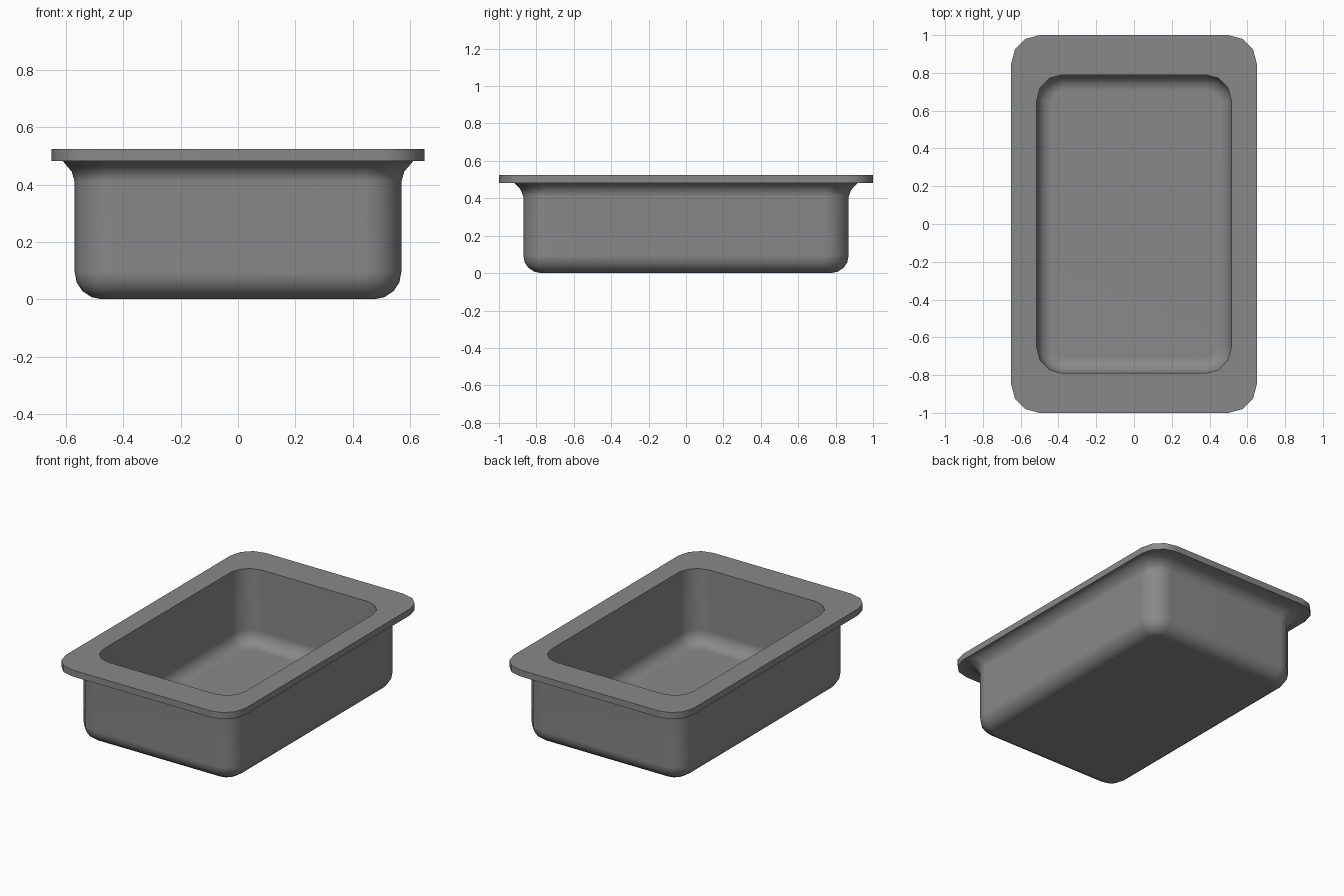
import bpy, bmesh, math

if "Cube" in bpy.data.objects:
    bpy.data.objects.remove(bpy.data.objects["Cube"])

SEG = 3  # segments per rounded corner


def ring(bm, hx, hy, r, z):
    """Rounded rectangle loop of vertices."""
    verts = []
    for i, (sx, sy) in enumerate([(1, 1), (-1, 1), (-1, -1), (1, -1)]):
        for k in range(SEG + 1):
            a = math.radians(90 * i + 90 * k / SEG)
            verts.append(bm.verts.new((sx * (hx - r) + r * math.cos(a),
                                       sy * (hy - r) + r * math.sin(a), z)))
    return verts


def fillet(hx, hy, r, base, rad, steps=4):
    """Rings curving from a flat floor up into a vertical wall."""
    out = []
    for k in range(steps + 1):
        a = math.pi / 2 * k / steps
        d = rad * (1 - math.sin(a))
        out.append((hx - d, hy - d, r - d, base + rad * (1 - math.cos(a))))
    return out


# Outer wall with rounded bottom edge
profile = fillet(0.57, 0.87, 0.13, 0.0, 0.095)
# Flare under the rim, then the flat rim
profile += [(0.57, 0.87, 0.13, 0.41), (0.58, 0.883, 0.135, 0.445),
            (0.612, 0.92, 0.14, 0.483), (0.65, 1.0, 0.15, 0.483),
            (0.65, 1.0, 0.15, 0.525), (0.515, 0.79, 0.135, 0.525)]
# Inner wall down to the rounded floor
profile += fillet(0.515, 0.79, 0.135, 0.037, 0.085)[::-1]

bm = bmesh.new()
rings = [ring(bm, *p) for p in profile]
n = len(rings[0])
for a, b in zip(rings, rings[1:]):
    for i in range(n):
        j = (i + 1) % n
        bm.faces.new((a[i], a[j], b[j], b[i]))
bm.faces.new(rings[0][::-1])   # underside
bm.faces.new(rings[-1])        # inside floor
bmesh.ops.recalc_face_normals(bm, faces=bm.faces)

mesh = bpy.data.meshes.new("tray")
bm.to_mesh(mesh)
bm.free()
tray = bpy.data.objects.new("tray", mesh)
bpy.context.collection.objects.link(tray)

# Dark grey metal
metal = bpy.data.materials.new("dark_grey")
metal.diffuse_color = (0.25, 0.25, 0.25, 1)
metal.use_nodes = True
metal.node_tree.nodes["Principled BSDF"].inputs["Base Color"].default_value = metal.diffuse_color
mesh.materials.append(metal)

# Smooth shading with crisp rim edges
bpy.context.view_layer.objects.active = tray
tray.select_set(True)
bpy.ops.object.shade_smooth_by_angle(angle=math.radians(60))
# Face-weighted normals keep the large walls flat
mod = tray.modifiers.new("weighted_normals", 'WEIGHTED_NORMAL')
mod.keep_sharp = True
